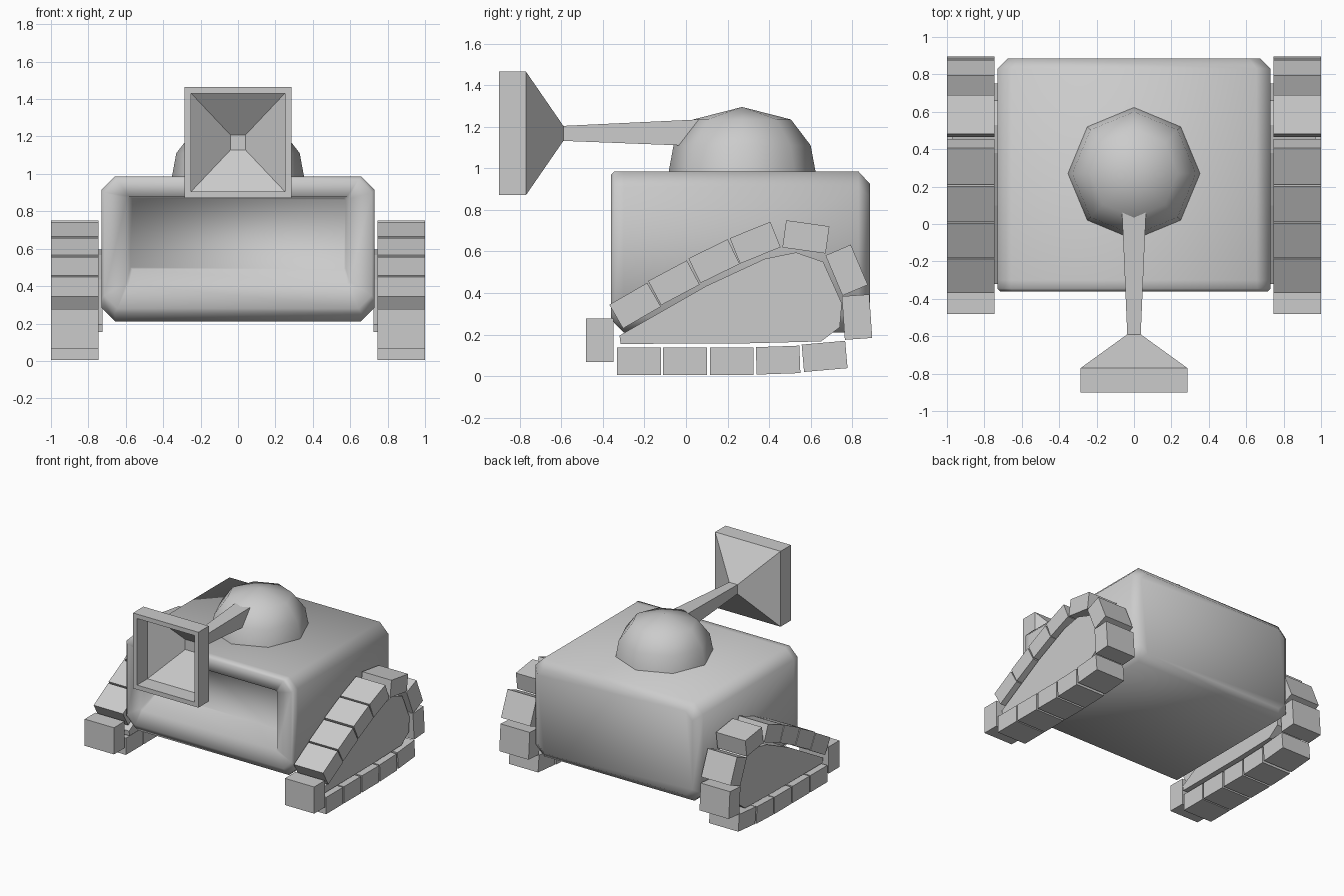
import bpy
import bmesh
from math import cos, sin, radians, pi

if "Cube" in bpy.data.objects:
    bpy.data.objects.remove(bpy.data.objects["Cube"], do_unlink=True)

grey = bpy.data.materials.new("plain grey")
grey.use_nodes = True
COLOR = (0.6, 0.6, 0.6, 1)
grey.diffuse_color = COLOR
grey.node_tree.nodes["Principled BSDF"].inputs["Base Color"].default_value = COLOR


def loft(name, rings, smooth=False):
    """Skin matching rings of points and cap both ends."""
    bm = bmesh.new()
    loops = [[bm.verts.new(p) for p in ring] for ring in rings]
    n = len(loops[0])
    for a, b in zip(loops, loops[1:]):
        for i in range(n):
            j = (i + 1) % n
            bm.faces.new((a[i], a[j], b[j], b[i]))
    bm.faces.new(loops[0])
    bm.faces.new(loops[-1])
    bmesh.ops.remove_doubles(bm, verts=bm.verts, dist=0.0001)
    bmesh.ops.recalc_face_normals(bm, faces=bm.faces)
    for f in bm.faces:
        f.smooth = smooth
    mesh = bpy.data.meshes.new(name)
    bm.to_mesh(mesh)
    bm.free()
    mesh.materials.append(grey)
    obj = bpy.data.objects.new(name, mesh)
    bpy.context.collection.objects.link(obj)
    return obj


def chamfered(y, hx, z0, z1, c):
    """Rectangle ring with cut corners, facing along y."""
    return [(-hx + c, y, z0), (hx - c, y, z0), (hx, y, z0 + c), (hx, y, z1 - c),
            (hx - c, y, z1), (-hx + c, y, z1), (-hx, y, z1 - c), (-hx, y, z0 + c)]


def square(y, h, z, hz=None):
    hz = hz or h
    return [(-h, y, z - hz), (h, y, z - hz), (h, y, z + hz), (-h, y, z + hz)]


def side_prism(name, outline, x0, x1):
    """Extrude a (y, z) outline across x."""
    return loft(name, [[(x, y, z) for y, z in outline] for x in (x0, x1)])


# Hull: hollow front, rounded outer shell
loft("hull", [
    chamfered(-0.20, 0.575, 0.49, 0.87, 0.01),
    chamfered(-0.36, 0.595, 0.41, 0.88, 0.012),
    chamfered(-0.36, 0.715, 0.28, 0.97, 0.07),
    chamfered(-0.345, 0.73, 0.255, 0.985, 0.07),
    chamfered(-0.30, 0.73, 0.21, 0.985, 0.075),
    chamfered(0.83, 0.73, 0.21, 0.985, 0.075),
    chamfered(0.885, 0.675, 0.265, 0.925, 0.06),
], smooth=True)

# Turret dome
dome = []
for r, z in ((0.355, 0.975), (0.33, 1.11), (0.235, 1.235), (0, 1.295)):
    dome.append([(r * cos(i * pi / 4), 0.27 + r * sin(i * pi / 4), z) for i in range(8)])
dome_mesh = loft("turret_dome", dome[:3] , smooth=True)
bm = bmesh.new()
bm.from_mesh(dome_mesh.data)
top = max(bm.faces, key=lambda f: f.calc_center_median().z)
tip = bmesh.ops.poke(bm, faces=[top])["verts"][0]
tip.co.z = dome[3][0][2]
for f in bm.faces:
    f.smooth = len(f.verts) < 8
bm.to_mesh(dome_mesh.data)
bm.free()

# Barrel and flared square muzzle
AXIS = 1.168
loft("barrel", [square(-0.59, 0.036, AXIS), square(0.06, 0.064, AXIS + 0.003),
                square(0.15, 0.067, AXIS + 0.003)])
loft("muzzle", [
    square(-0.60, 0.04, AXIS),
    square(-0.77, 0.25, AXIS, 0.262),
    square(-0.90, 0.25, AXIS, 0.262),
    square(-0.90, 0.285, AXIS, 0.297),
    square(-0.77, 0.285, AXIS, 0.297),
    square(-0.59, 0.036, AXIS),
])

# Track links: centre y, centre z, tilt in degrees
LINKS = [(-0.226, 0.072, 0), (-0.005, 0.072, 0), (0.221, 0.072, 0),
         (0.443, 0.077, 2), (0.667, 0.095, 5), (-0.414, 0.172, 90),
         (-0.245, 0.339, 30), (-0.058, 0.449, 28), (0.135, 0.553, 26),
         (0.333, 0.642, 22), (0.577, 0.67, -8), (0.773, 0.51, -67),
         (0.823, 0.284, -86)]
HUB = [(-0.315, 0.155), (0.3, 0.158), (0.65, 0.167), (0.74, 0.235), (0.75, 0.35),
       (0.66, 0.55), (0.53, 0.595), (0.38, 0.565), (0.1, 0.435), (-0.32, 0.195)]


def link_outline(y, z, tilt):
    c, s = cos(radians(tilt)), sin(radians(tilt))
    corners = [(-0.105, -0.066), (0.105, -0.066), (0.105, 0.066), (-0.105, 0.066)]
    return [(y + a * c - b * s, z + a * s + b * c) for a, b in corners]


for side, label in ((1, "left"), (-1, "right")):
    side_prism(label + "_track_hub", HUB, side * 0.725, side * 0.97)
    for i, link in enumerate(LINKS):
        side_prism(f"{label}_track_link_{i + 1}", link_outline(*link),
                   side * 0.745, side * 1.0)
